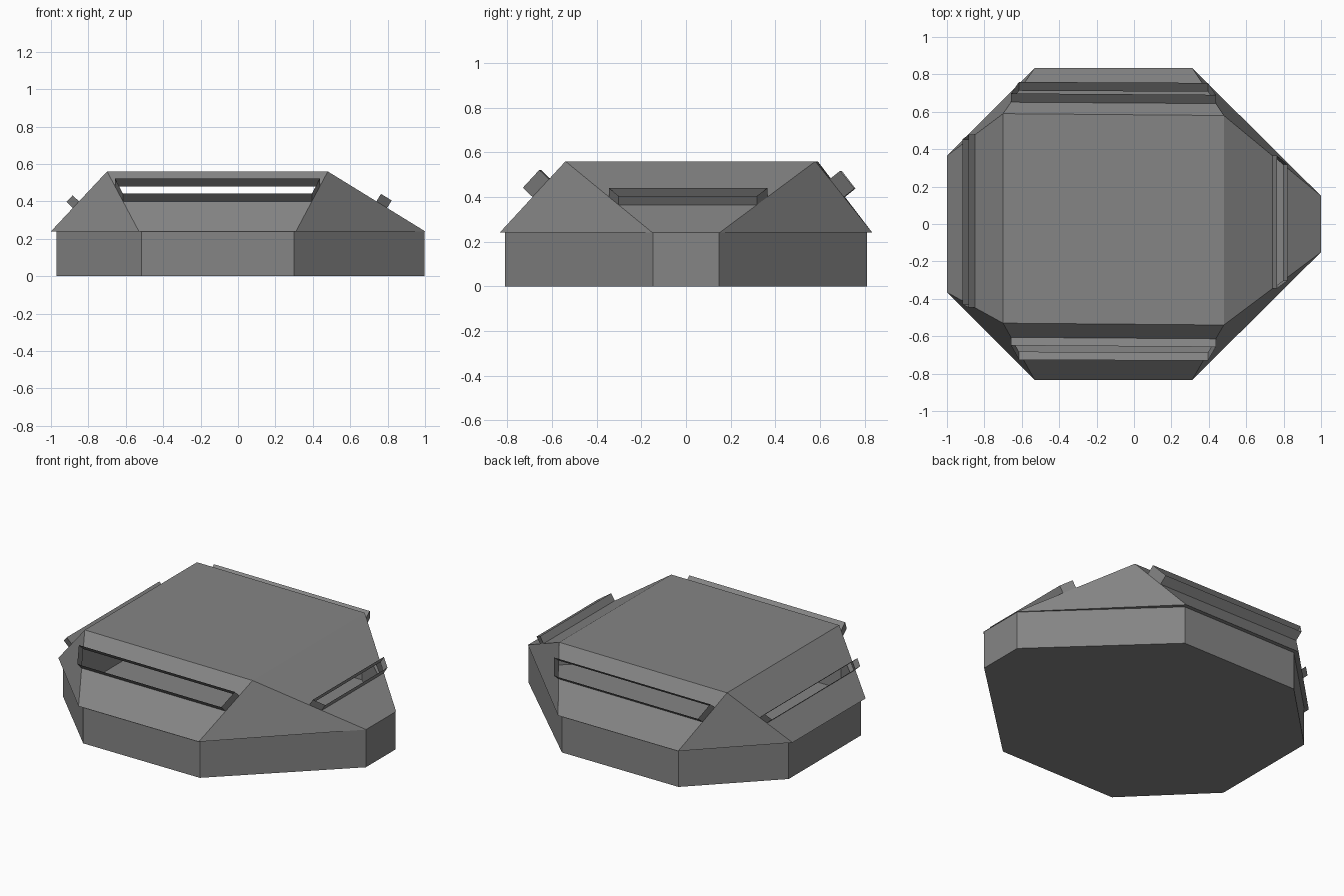
import bpy
from mathutils import Vector

if "Cube" in bpy.data.objects:
    bpy.data.objects.remove(bpy.data.objects["Cube"])

concrete = bpy.data.materials.new("concrete grey")
concrete.diffuse_color = (0.235, 0.235, 0.235, 1)
concrete.use_nodes = True
concrete.node_tree.nodes["Principled BSDF"].inputs["Base Color"].default_value = concrete.diffuse_color

Z_EAVE, Z_TOP = 0.24, 0.56
# Plan outlines, counter-clockwise from the front left corner
wall_plan = [(-0.515, -0.81), (0.30, -0.81), (0.997, -0.147), (0.997, 0.147),
             (0.30, 0.81), (-0.515, 0.81), (-0.97, 0.36), (-0.97, -0.36)]
eave_plan = [(-0.53, -0.835), (0.31, -0.835), (1.0, -0.15), (1.0, 0.15),
             (0.31, 0.835), (-0.53, 0.835), (-1.0, 0.365), (-1.0, -0.365)]
top_plan = [(-0.70, -0.53), (0.48, -0.54), (0.48, 0.58), (-0.70, 0.59)]
# Slit start, slit end (fractions up the slope) and rim depth: front, right, back, left
slits = [(0.5, 0.75, 0.06), (0.39, 0.5, 0.047), (0.5, 0.75, 0.06), (0.39, 0.5, 0.047)]


def make(name, faces):
    """Build an object from polygons given as point lists, sharing equal points."""
    index, verts, polys = {}, [], []
    for face in faces:
        poly = []
        for p in face:
            key = tuple(round(c, 5) for c in p)
            if key not in index:
                index[key] = len(verts)
                verts.append(key)
            poly.append(index[key])
        polys.append(poly)
    mesh = bpy.data.meshes.new(name)
    mesh.from_pydata(verts, [], polys)
    mesh.materials.append(concrete)
    obj = bpy.data.objects.new(name, mesh)
    bpy.context.collection.objects.link(obj)


def lift(plan, z):
    return [Vector((x, y, z)) for x, y in plan]


floor = lift(wall_plan, 0)
wall_top = lift(wall_plan, Z_EAVE)
eave = lift(eave_plan, Z_EAVE)
top = lift(top_plan, Z_TOP)

# Octagonal base: hollow walls, floor and narrow soffit out to the eave
base = [floor[::-1]]
for i in range(8):
    j = (i + 1) % 8
    base.append([floor[i], floor[j], wall_top[j], wall_top[i]])
    base.append([wall_top[i], wall_top[j], eave[j], eave[i]])
make("base_walls", base)

# Roof: flat top, four sloped sides with slits, four corner triangles
roof = [top]
for k, side in enumerate(("front", "right", "back", "left")):
    a, b = eave[2 * k], eave[2 * k + 1]
    ta, tb = top[k], top[(k + 1) % 4]
    f1, f2, depth = slits[k]
    a1, b1, a2, b2 = a.lerp(ta, f1), b.lerp(tb, f1), a.lerp(ta, f2), b.lerp(tb, f2)
    roof += [[a, b, b1, a1], [a2, b2, tb, ta], [eave[2 * k - 1], a, ta]]

    # Open rim standing out square to the slope around the slit
    out = (b - a).cross(ta - a).normalized() * depth
    loop = [a1, b1, b2, a2]
    make(side + "_window_rim",
         [[loop[i], loop[(i + 1) % 4], loop[(i + 1) % 4] + out, loop[i] + out]
          for i in range(4)])
make("roof", roof)
